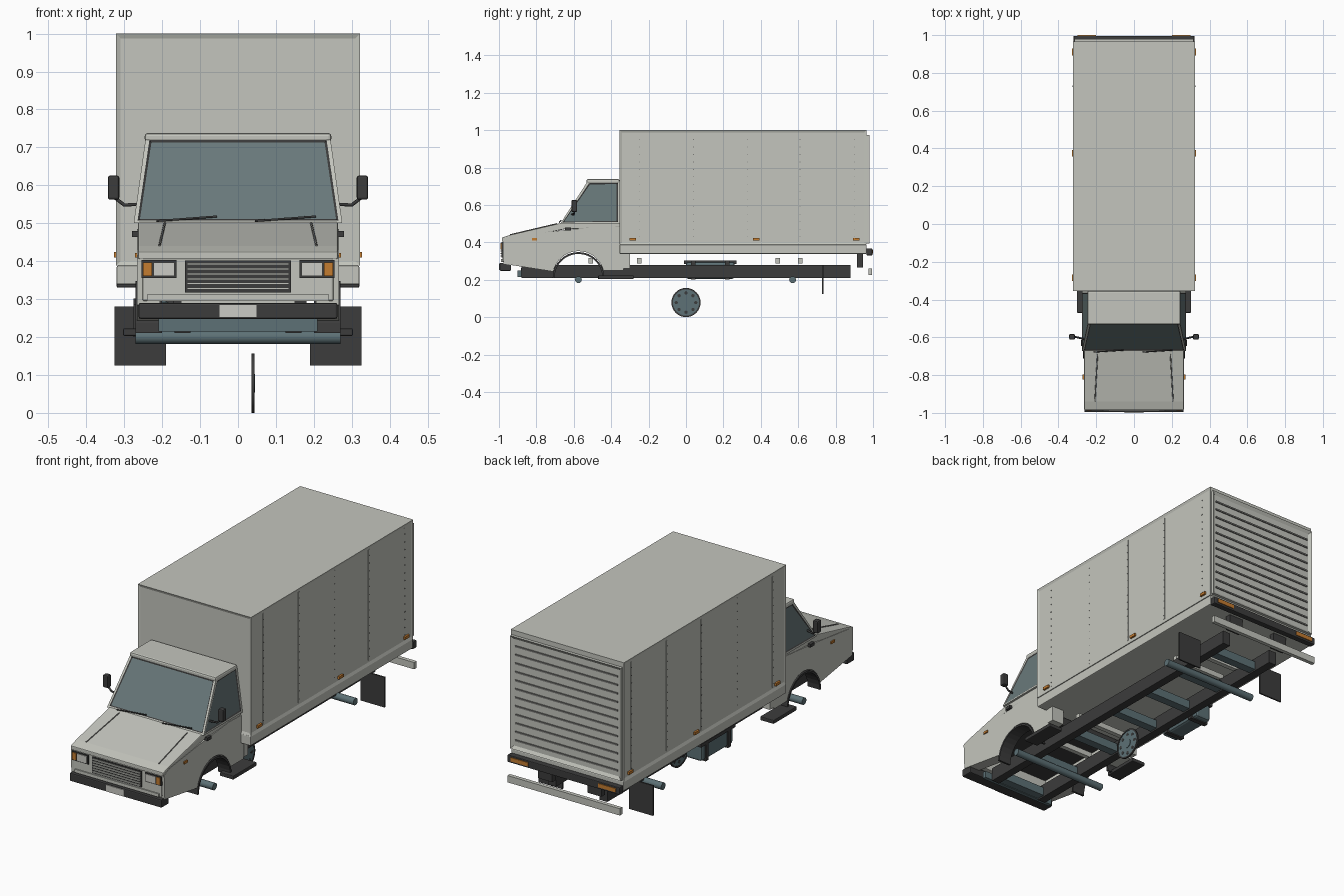
import bpy, bmesh, math
from mathutils import Vector, Matrix

default_cube = bpy.data.objects.get("Cube")
if default_cube:
    bpy.data.objects.remove(default_cube, do_unlink=True)


def make_material(name, red, green, blue):
    material = bpy.data.materials.new(name)
    material.use_nodes = True
    color = (red, green, blue, 1)
    material.diffuse_color = color
    material.node_tree.nodes["Principled BSDF"].inputs["Base Color"].default_value = color
    return material


paint = make_material("grey white paint", .55, .56, .51)
rubber = make_material("black rubber", .045, .045, .045)
glass = make_material("tinted glass", .14, .19, .195)
steel = make_material("blue grey steel", .11, .165, .18)
amber = make_material("amber lens", .55, .2, .03)
lamp = make_material("headlamp silver", .6, .6, .56)
seam = make_material("seam grey", .2, .2, .19)


def finish(name, mesh_data, materials, mirror=False, bevel=0, smooth=False):
    """Turn a bmesh into an object, optionally mirrored and bevelled."""
    bmesh.ops.recalc_face_normals(mesh_data, faces=mesh_data.faces)
    mesh = bpy.data.meshes.new(name)
    mesh_data.to_mesh(mesh)
    mesh_data.free()
    for material in materials:
        mesh.materials.append(material)
    part = bpy.data.objects.new(name, mesh)
    bpy.context.collection.objects.link(part)
    if bevel:
        modifier = part.modifiers.new("soft edges", "BEVEL")
        modifier.width = bevel
        modifier.segments = 2
    if mirror:
        part.modifiers.new("other side", "MIRROR")
    if smooth:
        bpy.ops.object.select_all(action="DESELECT")
        part.select_set(True)
        bpy.context.view_layer.objects.active = part
        bpy.ops.object.shade_smooth_by_angle()
    return part


def add_block(mesh_data, xs, ys, zs):
    low, high = Vector((xs[0], ys[0], zs[0])), Vector((xs[1], ys[1], zs[1]))
    transform = Matrix.Translation((low + high) / 2) @ Matrix.Diagonal((*(high - low), 1))
    bmesh.ops.create_cube(mesh_data, size=1, matrix=transform)


def block(name, material, xs, ys, zs, **options):
    mesh_data = bmesh.new()
    add_block(mesh_data, xs, ys, zs)
    return finish(name, mesh_data, [material], **options)


def wide(half):
    return (-half, half)


def around(center, half):
    return (center - half, center + half)


def extrude_side(name, material, profile, xs, **options):
    """Extrude a side profile of (y, z) points across x."""
    mesh_data = bmesh.new()
    face = mesh_data.faces.new([mesh_data.verts.new((xs[0], y, z)) for y, z in profile])
    result = bmesh.ops.extrude_face_region(mesh_data, geom=[face])
    verts = [item for item in result["geom"] if isinstance(item, bmesh.types.BMVert)]
    bmesh.ops.translate(mesh_data, verts=verts, vec=(xs[1] - xs[0], 0, 0))
    return finish(name, mesh_data, [material], **options)


def tube(name, material, xs, y, z, radius, sides=20, **options):
    """A cylinder lying along x."""
    mesh_data = bmesh.new()
    transform = Matrix.Translation((sum(xs) / 2, y, z)) @ Matrix.Rotation(math.pi / 2, 4, "Y")
    bmesh.ops.create_cone(mesh_data, cap_ends=True, segments=sides, radius1=radius,
                          radius2=radius, depth=xs[1] - xs[0], matrix=transform)
    return finish(name, mesh_data, [material], smooth=True, **options)


def rod(name, material, points, radius, mirror=False):
    curve = bpy.data.curves.new(name, "CURVE")
    curve.dimensions = "3D"
    curve.bevel_depth = radius
    curve.bevel_resolution = 1
    curve.use_fill_caps = True
    spline = curve.splines.new("POLY")
    spline.points.add(len(points) - 1)
    for point, place in zip(spline.points, points):
        point.co = (*place, 1)
    curve.materials.append(material)
    part = bpy.data.objects.new(name, curve)
    bpy.context.collection.objects.link(part)
    if mirror:
        part.modifiers.new("other side", "MIRROR")


def arc(center_y, center_z, radius, start, end, steps=16):
    angles = [math.radians(start + (end - start) * i / steps) for i in range(steps + 1)]
    return [(center_y + radius * math.cos(a), center_z + radius * math.sin(a)) for a in angles]


# Cargo box with recessed side and front panels
shell = bmesh.new()
add_block(shell, wide(.322), (-.355, .965), (.388, 1))
shell.normal_update()
panels = [f for f in shell.faces if abs(f.normal.x) > .9 or f.normal.y < -.9]
bmesh.ops.inset_individual(shell, faces=panels, thickness=.018, depth=-.005)
finish("cargo_box", shell, [paint])
block("cargo_skirt", paint, wide(.32), (-.355, .965), (.338, .388), bevel=.004)

# Panel seams and rivets on both sides
seams, rivets = bmesh.new(), bmesh.new()
for y in (-.25, .04, .33, .61, .9):
    add_block(seams, (.315, .319), around(y, .004), (.41, .98))
    for row in range(14):
        add_block(rivets, (.318, .321), around(y, .002), around(.43 + row * .04, .002))
finish("panel_seams", seams, [paint], mirror=True)
finish("panel_rivets", rivets, [seam], mirror=True)
for y in (-.285, .375, .91):
    block("side_marker", amber, (.317, .327), around(y, .018), around(.417, .007), mirror=True)

# Rear roller door
door = bmesh.new()
add_block(door, wide(.315), (.965, .98), (.395, .975))
door.normal_update()
back = [f for f in door.faces if f.normal.y > .9]
bmesh.ops.inset_individual(door, faces=back, thickness=.022, depth=-.01)
finish("rear_door", door, [paint])
slats = bmesh.new()
for row in range(12):
    add_block(slats, wide(.292), (.968, .975), around(.44 + row * .044, .004))
finish("door_slats", slats, [seam])

# Rear bumper, lamps, brackets and guard bar
block("rear_bumper", rubber, wide(.32), (.965, .996), (.33, .368), bevel=.004)
block("tail_lamp", amber, (.2, .3), (.99, 1), around(.35, .01), mirror=True)
block("bumper_bracket", rubber, (.1, .18), (.915, .945), (.265, .34), mirror=True)
block("rear_guard_bar", paint, wide(.32), (.975, .995), (.225, .26))
block("mud_flap", rubber, (.19, .325), around(.73, .004), (.125, .28), mirror=True)

# Chassis
block("chassis_rail", rubber, (.125, .168), (-.88, .88), (.21, .28), mirror=True)
for y in (-.86, -.6, -.3, 0, .25, .5, .75):
    block("cross_member", steel, wide(.13), around(y, .022), (.218, .262))
for y in (-.51, -.25, .49, .61):
    block("floor_bearer", paint, wide(.15), around(y, .012), (.288, .316))
block("front_cross_panel", steel, wide(.21), (-.9, -.88), (.215, .25))
for y in (-.575, .57):
    tube("axle", steel, wide(.27), y, .2, .018)

# Fuel tank with straps
block("fuel_tank", steel, (-.27, -.18), (0, .26), (.205, .295), bevel=.012)
for y in (.04, .22):
    block("tank_strap", rubber, (-.275, -.17), around(y, .012), (.2, .302))
block("tank_top_rail", rubber, (-.275, -.255), (-.01, .27), (.285, .302))

# Wheel disc
tube("wheel_disc", steel, around(.04, .002), 0, .078, .075, sides=32)
tube("wheel_hub", steel, around(.04, .005), 0, .078, .024)
for i, (y, z) in enumerate(arc(0, .078, .052, 0, 315, steps=7)):
    tube("disc_hole", rubber, around(.04, .0028), y, z, .009, sides=10)
rim = bmesh.new()
rings = [[rim.verts.new((x, y, z)) for y, z in arc(0, .078, r, 0, 348.75, steps=31)]
         for x, r in ((.036, .07), (.036, .078), (.044, .078), (.044, .07))]
for first, second in zip(rings, rings[1:] + rings[:1]):
    for i in range(32):
        j = (i + 1) % 32
        rim.faces.new((first[i], first[j], second[j], second[i]))
finish("wheel_rim", rim, [rubber], smooth=True)

# Cab lower sides with wheel arches
fender = [(-.975, .285), (-.98, .41), (-.94, .43), (-.7, .46), (-.45, .485), (-.335, .48), (-.335, .25)]
fender += arc(-.575, .215, .138, 15, 168)
extrude_side("fender_side", paint, fender, (.205, .266), mirror=True)
liner = arc(-.575, .21, .138, 0, 180) + arc(-.575, .21, .128, 180, 0)
extrude_side("arch_liner", rubber, liner, (.2, .27), mirror=True)
block("cab_rear_corner", paint, (.2, .268), (-.335, -.3), (.26, .385), mirror=True)
block("cab_floor", rubber, wide(.21), (-.43, -.36), (.3, .47))
block("engine_bay", rubber, wide(.21), (-.93, -.4), (.365, .43))
block("step", rubber, (.225, .303), (-.47, -.28), (.203, .223), mirror=True, bevel=.004)
block("fender_marker", amber, (.262, .272), around(-.81, .014), around(.416, .006), mirror=True)
block("door_handle", rubber, (.26, .28), around(-.63, .016), around(.472, .008), mirror=True)

# Hood and cowl
hood = [(-.985, .405), (-.985, .425), (-.94, .44), (-.67, .503), (-.355, .505), (-.355, .48), (-.65, .47), (-.9, .42)]
extrude_side("hood", paint, hood, wide(.264), bevel=.004)
rod("hood_crease", seam, [(.193, -.69, .5), (.207, -.94, .441)], .003, mirror=True)

# Upper cab with inset windows
cabin = bmesh.new()
base = [(x, y, .5) for x, y in ((-.275, -.672), (.275, -.672), (.275, -.355), (-.275, -.355))]
top = [(x, y, .728) for x, y in ((-.243, -.525), (.243, -.525), (.243, -.355), (-.243, -.355))]
lower, upper = [[cabin.verts.new(p) for p in ring] for ring in (base, top)]
cabin.faces.new(lower)
cabin.faces.new(upper)
for i in range(4):
    j = (i + 1) % 4
    cabin.faces.new((lower[i], lower[j], upper[j], upper[i]))
bmesh.ops.recalc_face_normals(cabin, faces=cabin.faces)
windows = [f for f in cabin.faces if abs(f.normal.z) < .8 and f.normal.y < .5]
bmesh.ops.inset_individual(cabin, faces=windows, thickness=.014)
trim = bmesh.ops.inset_individual(cabin, faces=windows, thickness=.008, depth=-.003)
for face in trim["faces"]:
    face.material_index = 1
for face in windows:
    face.material_index = 2
finish("cab_upper", cabin, [paint, rubber, glass])
block("cab_roof", paint, wide(.246), (-.532, -.355), (.714, .738), bevel=.008)

# Wipers and mirrors
for start, end in ((-.215, -.055), (.045, .205)):
    rod("wiper", rubber, [(start, -.678, .506), (end, -.668, .518)], .003)
rod("mirror_arm", rubber, [(.262, -.61, .55), (.3, -.6, .548), (.328, -.595, .57)], .005, mirror=True)
block("mirror", rubber, (.313, .343), (-.612, -.582), (.562, .626), bevel=.006, mirror=True)

# Front face with grille and lamps
block("front_fascia", paint, wide(.252), (-.982, -.92), (.295, .408), bevel=.005)
block("front_chin", paint, wide(.24), (-.988, -.95), (.295, .312))
block("grille", rubber, wide(.14), (-.986, -.97), (.318, .402))
bars = bmesh.new()
for row in range(6):
    add_block(bars, wide(.135), (-.991, -.98), around(.328 + row * .0128, .0026))
finish("grille_bars", bars, [paint])
block("lamp_frame", rubber, (.162, .254), (-.987, -.95), (.355, .403), mirror=True)
block("headlamp", lamp, (.168, .223), (-.991, -.97), (.361, .397), mirror=True)
block("turn_signal", amber, (.227, .25), (-.991, -.96), (.361, .397), mirror=True)
block("front_bumper", rubber, wide(.262), (-.996, -.935), (.248, .29), bevel=.005)
block("blank_plate", lamp, wide(.05), (-1, -.99), (.252, .286))
